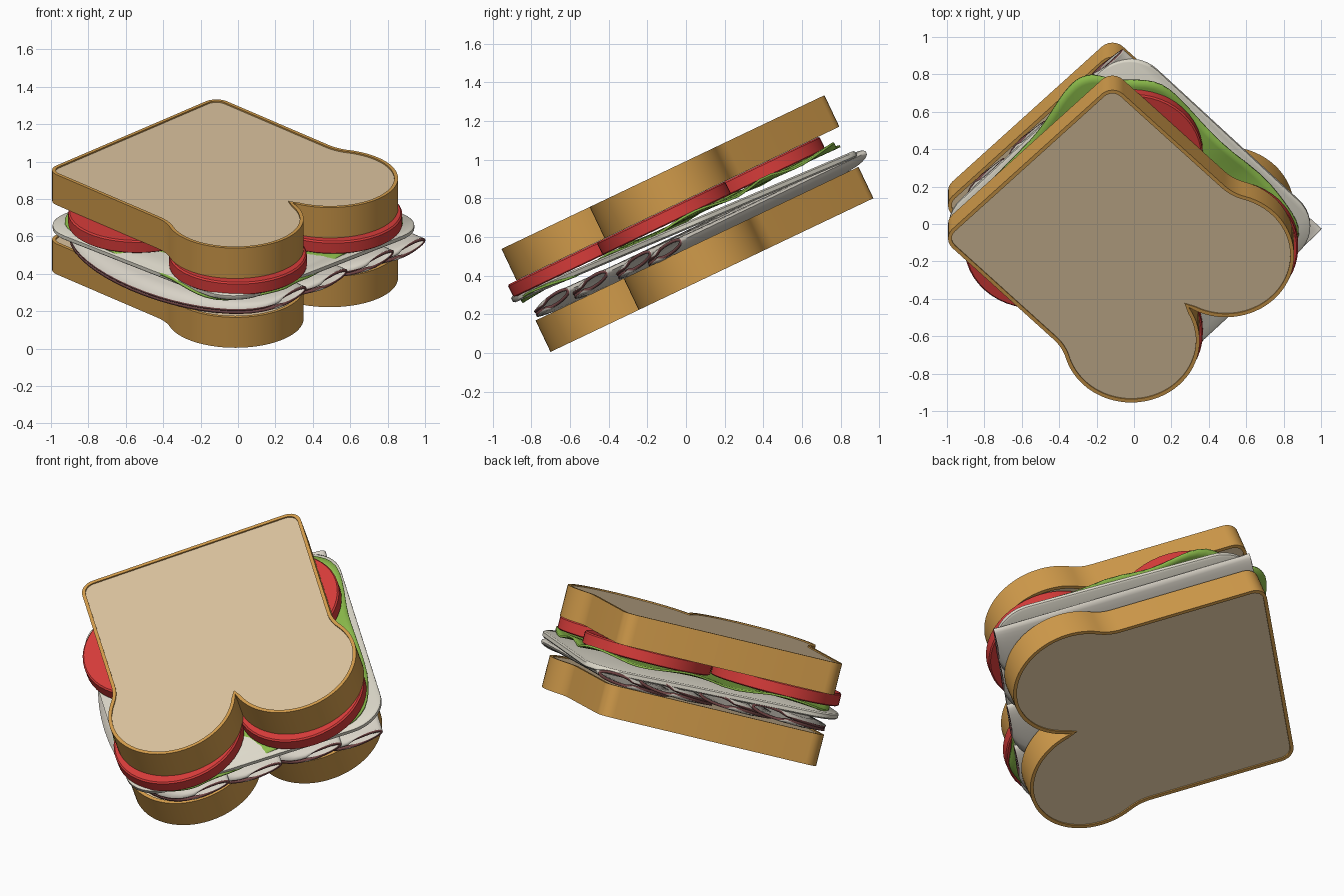
import bpy, bmesh
from math import sin, cos, pi, sqrt, atan2, radians
from mathutils import Matrix, Vector

if "Cube" in bpy.data.objects:
    bpy.data.objects.remove(bpy.data.objects["Cube"])

# The whole sandwich is built flat, then tipped back about x
TILT = Matrix.Translation((0, 0, 0.665)) @ Matrix.Rotation(radians(25.45), 4, 'X')
R2 = sqrt(2)


def mat(name, c):
    m = bpy.data.materials.new(name)
    m.diffuse_color = (*c, 1)
    m.use_nodes = True
    m.node_tree.nodes["Principled BSDF"].inputs["Base Color"].default_value = m.diffuse_color
    return m


CRUST = mat("crust", (0.64, 0.33, 0.07))
CRUMB = mat("crumb", (0.70, 0.54, 0.34))
RED = mat("tomato_red", (0.68, 0.045, 0.042))
GREEN = mat("lettuce_green", (0.26, 0.50, 0.07))
PALE = mat("pale_cheese", (0.72, 0.69, 0.59))
MEAT = mat("pale_meat", (0.70, 0.66, 0.58))
RIND = mat("meat_rind", (0.18, 0.065, 0.065))


def uv(p, q):
    """Bread axes (p towards the lobes, q across) to flat x, y."""
    return (p + q) / R2, (q - p) / R2


def finish(name, bm, mats, angle=35, recalc=True):
    if recalc:
        bmesh.ops.recalc_face_normals(bm, faces=bm.faces)
    bm.transform(TILT)
    me = bpy.data.meshes.new(name)
    bm.to_mesh(me)
    bm.free()
    ob = bpy.data.objects.new(name, me)
    bpy.context.collection.objects.link(ob)
    for m in mats:
        me.materials.append(m)
    bpy.ops.object.select_all(action='DESELECT')
    ob.select_set(True)
    bpy.context.view_layer.objects.active = ob
    bpy.ops.object.shade_smooth_by_angle(angle=radians(angle))
    return ob


def loft(rings, cap_mat=0):
    """Skin a stack of closed rings and cap both ends."""
    bm = bmesh.new()
    vs = [[bm.verts.new(c) for c in r] for r in rings]
    n = len(vs[0])
    for a, b in zip(vs, vs[1:]):
        for i in range(n):
            j = (i + 1) % n
            bm.faces.new((a[i], a[j], b[j], b[i]))
    for r in (vs[0], vs[-1]):
        bm.faces.new(r).material_index = cap_mat
    return bm


def arc(cx, cy, r, a0, a1, n):
    return [(cx + r * cos(a0 + (a1 - a0) * i / n), cy + r * sin(a0 + (a1 - a0) * i / n))
            for i in range(n + 1)]


# Bread outline: half profile (rounded corner, side, fillet, lobe), then mirrored
def bread_outline():
    base, half, lp, lq, lr, fr, cr = -0.765, 0.645, 0.38, 0.357, 0.365, 0.25, 0.08
    dq = half + fr - lq
    dp = sqrt((fr + lr) ** 2 - dq ** 2)
    ang = atan2(dq, -dp)
    pts = arc(base + cr, half - cr, cr, pi, pi / 2, 6)
    pts += arc(lp - dp, half + fr, fr, -pi / 2, ang - pi, 8)
    end = -atan2(lq, sqrt(lr ** 2 - lq ** 2))
    pts += arc(lp, lq, lr, ang, end, 40)[1:-1]
    notch = (lp + sqrt(lr ** 2 - lq ** 2), 0)
    return pts + [notch] + [(p, -q) for p, q in reversed(pts)], len(pts)


def inset(pts, d, notch):
    out = []
    n = len(pts)
    for i, (p, q) in enumerate(pts):
        a, b = pts[i - 1], pts[(i + 1) % n]
        t = Vector((b[0] - a[0], b[1] - a[1])).normalized()
        out.append((p - d * 1.5, q) if i == notch else (p + t.y * d, q - t.x * d))
    return out


def slice_of_bread(name, z0, z1):
    o, k = bread_outline()
    inner = inset(o, 0.02, k)
    ring = lambda pts, z: [(*uv(p, q - 0.043), z) for p, q in pts]
    rec = 0.008
    finish(name, loft([ring(inner, z0 + rec), ring(inner, z0), ring(o, z0),
                       ring(o, z1), ring(inner, z1), ring(inner, z1 - rec)], 1),
           [CRUST, CRUMB])


slice_of_bread("bottom_bread", -0.295, -0.115)
slice_of_bread("top_bread", 0.115, 0.295)

# Tomato slices
for i, (x, y) in enumerate([(0, -0.60), (0.51, -0.09), (0.0, 0.45), (-0.54, -0.08)]):
    circ = lambda r, z: [(x + r * cos(2 * pi * k / 48), y + r * sin(2 * pi * k / 48), z)
                         for k in range(48)]
    finish(f"tomato_{i + 1}", loft([circ(0.36, 0.04), circ(0.368, 0.046),
                                    circ(0.368, 0.106), circ(0.36, 0.114)]), [RED])

# Lettuce leaf: smooth closed outline, rippled towards the edge
leaf = [(-.91, .08), (-.56, .50), (-.37, .80), (-.25, .89), (-.10, .87), (.15, .845),
        (.40, .57), (.78, .18), (.87, -.10), (.57, -.43), (.34, -.72), (.22, -.88),
        (0, -.94), (-.22, -.88), (-.50, -.58), (-.83, -.22)]
edge = []
n = len(leaf)
for i in range(n):
    a, b, c, d = (Vector(leaf[(i + k) % n]) for k in (-1, 0, 1, 2))
    for s in range(6):
        t = s / 6
        edge.append(0.5 * (2 * b + (c - a) * t + (2 * a - 5 * b + 4 * c - d) * t * t
                           + (3 * b - a - 3 * c + d) * t ** 3))
bm = bmesh.new()
rows = []
for f in (0.25, 0.5, 0.7, 0.85, 0.95, 1):
    rows.append([bm.verts.new((e.x * f, e.y * f, 0.026 + f ** 5 * (
        0.014 * sin(9 * atan2(e.y, e.x) + 1) + 0.012 * e.y))) for e in edge])
for a, b in zip(rows, rows[1:]):
    for i in range(len(edge)):
        j = (i + 1) % len(edge)
        bm.faces.new((a[i], b[i], b[j], a[j]))
bm.faces.new(rows[0])
ob = finish("lettuce", bm, [GREEN], 50)
sol = ob.modifiers.new("thickness", 'SOLIDIFY')
sol.thickness, sol.offset = 0.012, 0


# Pale cheese: rounded square sheet with a soft edge
def cheese_ring(d, z):
    h, r = 0.745, 0.21
    pts = []
    for k in range(4):
        a = k * pi / 2
        cx, cy = (h - r) * (cos(a) - sin(a)), (h - r) * (sin(a) + cos(a))
        pts += arc(cx, cy, r - d, a, a + pi / 2, 10)
    out = []
    for p, q in pts:
        x, y = uv(p, q - 0.02)
        out.append((x - 0.01, y, z - 0.008 - 0.042 * y))
    return out


finish("cheese", loft([cheese_ring(0.01, -0.018), cheese_ring(0, -0.010),
                       cheese_ring(0, 0.010), cheese_ring(0.01, 0.018)]), [PALE], 50)

# Folded meat: four oval slices folded in half and laid like shingles
for i, (q0, w0) in enumerate([(-0.24, -0.048), (0.07, -0.05), (0.42, -0.055), (0.66, -0.066)]):
    bm = bmesh.new()
    rows = []
    for a in range(25):
        p = -0.75 * cos(pi * a / 24)
        depth = 0.20 + 0.37 * sqrt(max(0, 1 - (p / 0.75) ** 2))
        row = []
        for b in range(21):
            s = -1 + b / 10                       # -1 lower edge, 0 fold, 1 upper edge
            t = s * s                             # distance from the fold
            gap = 0.036 * sqrt(t) * (1 - t) ** 0.6 * 1.6 + 0.009 * abs(s)
            w = w0 - 0.10 * t * depth + (gap if s > 0 else -gap) * 0.75
            row.append(bm.verts.new((*uv(p, q0 - t * depth), w)))
        rows.append(row)
    for r, r2 in zip(rows, rows[1:]):
        for b in range(20):
            bm.faces.new((r[b], r[b + 1], r2[b + 1], r2[b]))
    ob = finish(f"meat_slice_{i + 1}", bm, [MEAT, RIND], 60)
    sol = ob.modifiers.new("thickness", 'SOLIDIFY')
    sol.thickness, sol.offset, sol.material_offset_rim = 0.016, 0, 1
